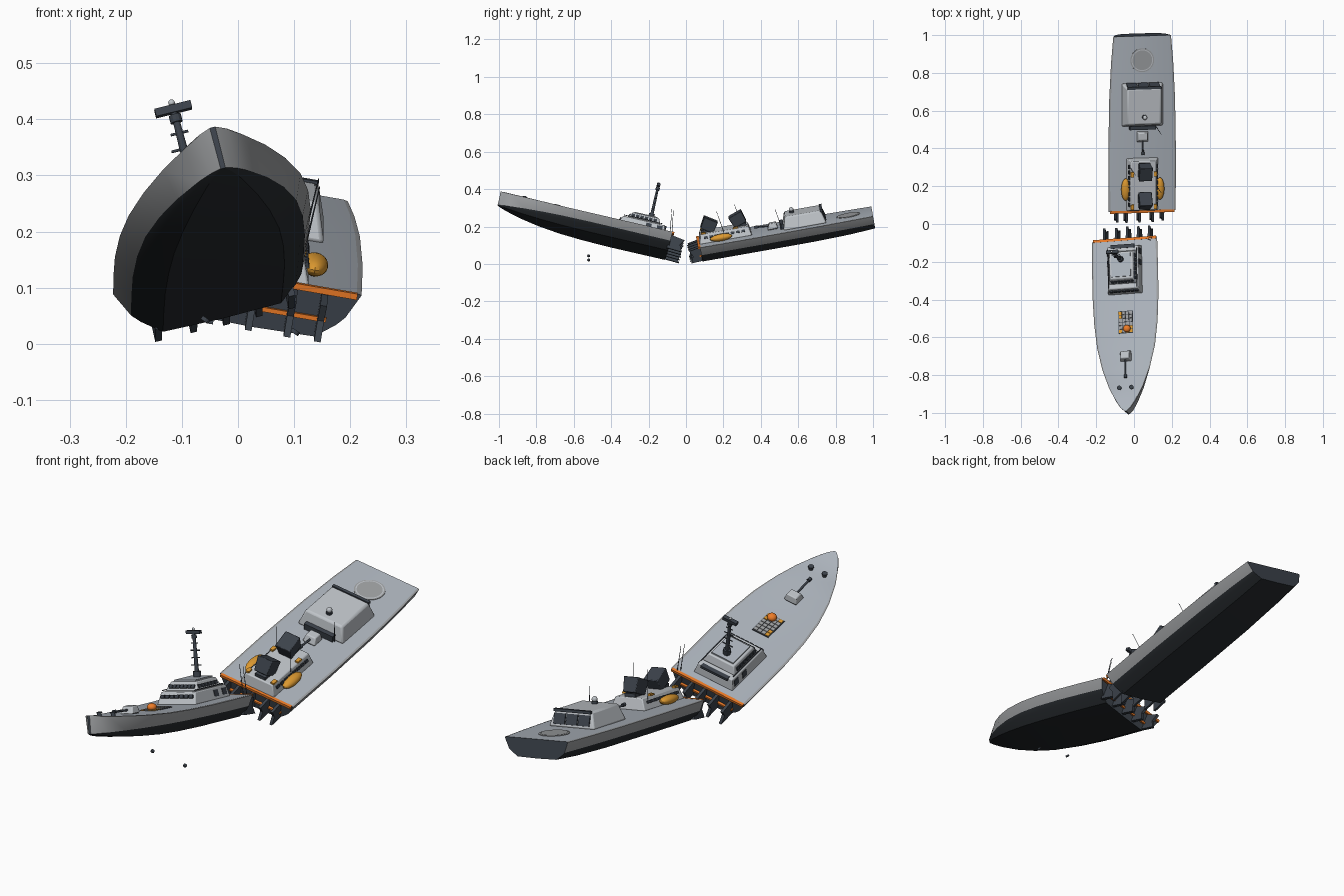
import bpy, bmesh, random
from math import radians as rad
from mathutils import Matrix, Vector, Euler

if "Cube" in bpy.data.objects:
    bpy.data.objects.remove(bpy.data.objects["Cube"])

random.seed(4)
def mat(name, c):
    m = bpy.data.materials.new(name)
    m.diffuse_color = (*c, 1)
    m.use_nodes = True
    m.node_tree.nodes["Principled BSDF"].inputs["Base Color"].default_value = m.diffuse_color
    return m
HULL = mat("hull_grey", (.34, .35, .36)); DECK = mat("deck_grey", (.42, .46, .51))
LIGHT = mat("light_grey", (.52, .55, .58)); BOTTOM = mat("bottom_black", (.02, .024, .028))
DARK = mat("dark_steel", (.045, .055, .07)); ORANGE = mat("orange", (.85, .2, .02))
AMBER = mat("amber", (.72, .32, .03))

def frame(loc, pitch, roll, yaw=0):
    return (Matrix.Translation(loc) @ Matrix.Rotation(rad(yaw), 4, 'Z')
            @ Matrix.Rotation(rad(pitch), 4, 'X') @ Matrix.Rotation(rad(roll), 4, 'Y'))
# local frames: origin is the deck centre at the break
BOW = frame((-.05, -.085, .13), -13, -14, 1)
STERN = frame((.043, .07, .117), 10, 10)

def finish(name, bm, M, mats, bevel=0):
    bmesh.ops.recalc_face_normals(bm, faces=bm.faces)
    me = bpy.data.meshes.new(name)
    bm.to_mesh(me); bm.free()
    for m in mats:
        me.materials.append(m)
    o = bpy.data.objects.new(name, me)
    bpy.context.collection.objects.link(o)
    o.matrix_world = M
    if bevel:
        b = o.modifiers.new("bevel", 'BEVEL'); b.width = bevel; b.segments = 2
    return o

def box(name, M, c, s, m, top=(1, 1), shift=0, rot=(0, 0, 0), bevel=0):
    """Box standing on point c; the top may be scaled and shifted along y."""
    bm = bmesh.new()
    bmesh.ops.create_cube(bm, size=1)
    for v in bm.verts:
        up = v.co.z > 0
        v.co = (v.co.x * s[0] * (top[0] if up else 1),
                v.co.y * s[1] * (top[1] if up else 1) + (shift if up else 0), s[2] if up else 0)
    return finish(name, bm, M @ Matrix.Translation(c) @ Euler([rad(a) for a in rot]).to_matrix().to_4x4(), [m], bevel)

def ball(name, M, c, r, m):
    bm = bmesh.new()
    bmesh.ops.create_uvsphere(bm, u_segments=20, v_segments=12, radius=1)
    bmesh.ops.scale(bm, vec=r, verts=bm.verts)
    finish(name, bm, M @ Matrix.Translation(c), [m])

def rod(name, M, p, q, r, m, r2=None, seg=12):
    p, q = Vector(p), Vector(q)
    bm = bmesh.new()
    bmesh.ops.create_cone(bm, cap_ends=True, segments=seg, radius1=r, radius2=r if r2 is None else r2, depth=(q - p).length)
    R = (q - p).to_track_quat('Z', 'Y').to_matrix().to_4x4()
    finish(name, bm, M @ Matrix.Translation((p + q) / 2) @ R, [m])

def hull(name, M, stations, sign, wl_rise):
    """Loft mirrored cross-sections; station = (distance, half width, keel z, deck z)."""
    bm = bmesh.new()
    L = stations[-1][0]
    rings = []
    for t, w, k, d in stations:
        wl = -.045 + wl_rise * (t / L) ** 2
        half = [(.61 * w, k * .95 + wl * .05), (.8 * w, k * .35 + wl * .65), (.88 * w, wl), (w, d), (.95 * w, d + .002)]
        pts = [(0, k)] + half + [(-x, z) for x, z in reversed(half)]
        rings.append([bm.verts.new((x, sign * t, z)) for x, z in pts])
    n = len(rings[0])
    for a, b in zip(rings, rings[1:]):
        for i in range(n):
            f = bm.faces.new((a[i], a[(i + 1) % n], b[(i + 1) % n], b[i]))
            f.material_index = 1 if i in (3, 4, 6, 7) else 2 if i == 5 else 0
    for r in (rings[0], rings[-1]):
        bm.faces.new(r).material_index = 3
    finish(name, bm, M, [BOTTOM, HULL, DECK, DARK])

hull("bow_hull", BOW, [(0, .178, -.09, 0), (.15, .18, -.09, 0), (.3, .18, -.09, 0), (.45, .173, -.088, .002),
     (.58, .158, -.083, .006), (.7, .13, -.073, .014), (.8, .094, -.06, .024), (.88, .054, -.045, .034),
     (.92, .027, -.036, .041), (.94, .005, -.0305, .045)], -1, .015)
hull("stern_hull", STERN, [(0, .18, -.09, 0), (.3, .182, -.09, 0), (.6, .177, -.09, 0),
     (.8, .167, -.086, 0), (.94, .155, -.078, 0)], 1, 0)

# torn frames, orange edge strips and beams at the break
def torn_edge(side, M, sign, xs, length):
    for i, x in enumerate(xs):
        l = length * random.uniform(.85, 1)
        bm = bmesh.new()
        prof = [(-.01, -.006), (l, -.02), (l * .75, -.05), (l, -.086), (-.01, -.082)]
        f = bm.faces.new([bm.verts.new((x - .006, sign * y, z)) for y, z in prof])
        e = bmesh.ops.extrude_face_region(bm, geom=[f])["geom"]
        bmesh.ops.translate(bm, vec=(.012, 0, 0), verts=[v for v in e if isinstance(v, bmesh.types.BMVert)])
        finish(f"{side}_torn_frame_{i}", bm, M, [DARK])
    box(side + "_orange_deck_edge", M, (0, sign * .004, -.008), (.345, .014, .011), ORANGE)
    box(side + "_orange_lower_edge", M, (0, sign * .004, -.058), (.25, .012, .008), ORANGE)
torn_edge("bow", BOW, 1, (-.115, -.05, .01, .07, .13), .085)
torn_edge("stern", STERN, -1, (-.13, -.08, -.01, .06, .115), .068)

def gun(side, M, y, z, reach):
    box(side + "_gun_base", M, (0, y, z - .004), (.05, .05, .01), DARK)
    box(side + "_gun_turret", M, (0, y, z + .005), (.062, .058, .03), LIGHT, top=(.75, .65), shift=.004, bevel=.004)
    rod(side + "_gun_barrel", M, (0, y - .02, z + .02), (0, y - reach, z + .026), .0045, DARK)
    rod(side + "_gun_muzzle", M, (0, y - reach + .01, z + .0255), (0, y - reach - .006, z + .0265), .008, DARK)
gun("bow", BOW, -.635, .009, .115)
gun("stern", STERN, .4, 0, .09)

# bridge
box("bridge_lower", BOW, (0, -.165, 0), (.188, .26, .05), LIGHT, top=(.88, .88), shift=.006, bevel=.004)
box("bridge_upper", BOW, (0, -.16, .05), (.155, .18, .036), LIGHT, top=(.8, .8), shift=.005, bevel=.004)
box("bridge_roof", BOW, (0, -.155, .086), (.105, .125, .006), DECK)
for i in range(7):
    box(f"bridge_front_window_{i}", BOW, ((i - 3) * .023, -.287, .026), (.018, .008, .014), DARK, rot=(-22, 0, 0))
    box(f"bridge_upper_front_window_{i}", BOW, ((i - 3) * .018, -.244, .06), (.014, .008, .016), DARK, rot=(-30, 0, 0))
for s in (-1, 1):
    for i in range(6):
        box(f"bridge_side_window_{s}_{i}", BOW, (s * .074, -.222 + i * .024, .06), (.007, .018, .015), DARK, rot=(0, -s * 20, 0))
    for i in range(2):
        box(f"bridge_side_door_{s}_{i}", BOW, (s * .09, -.13 + i * .06, .012), (.007, .03, .028), DARK, rot=(0, -s * 12, 0))
    rod(f"bridge_rail_{s}", BOW, (s * .078, -.27, .056), (s * .078, -.06, .056), .002, DARK)
box("bridge_rear_step", BOW, (0, -.045, .04), (.13, .02, .012), DARK)

# mast with radar
rod("mast", BOW, (0, -.125, .08), (0, -.125, .27), .0095, DARK, .006)
rod("mast_foot", BOW, (0, -.125, .085), (0, -.125, .115), .016, DARK)
for i, w in enumerate((.024, .02, .022, .016)):
    rod(f"mast_yard_{i}", BOW, (-w, -.125, .14 + i * .03), (w, -.125, .14 + i * .03), .0025, DARK)
rod("mast_head", BOW, (0, -.125, .25), (0, -.125, .264), .011, DARK)
box("radar_bar", BOW, (0, -.125, .268), (.066, .018, .014), DARK)
ball("mast_lamp", BOW, (0, -.125, .287), (.006,) * 3, LIGHT)

# hatch grid on the foredeck
box("hatch_bed", BOW, (0, -.447, .001), (.08, .122, .005), DARK)
for i in range(4):
    for j in range(6):
        hot = (i, j) in ((0, 4), (0, 5), (0, 0), (3, 0), (3, 1), (2, 0))
        box(f"hatch_{i}_{j}", BOW, ((i - 1.5) * .019, -.447 + (j - 2.5) * .0195, .005), (.016, .0165, .004), AMBER if hot else HULL)
ball("orange_buoy", BOW, (.008, -.485, .018), (.02, .02, .016), ORANGE)

# bollards and loose debris
for s in (-1, 1):
    rod(f"bollard_{s}", BOW, (s * .033, -.81, .022), (s * .033, -.81, .04), .009, DARK)
    rod(f"bollard_cap_{s}", BOW, (s * .033, -.81, .038), (s * .033, -.81, .043), .012, DARK)
I = Matrix.Identity(4)
for i, p in enumerate(((-.06, -.52, .04), (.1, -.52, .018))):
    rod(f"loose_debris_{i}", I, p, (p[0] + .004, p[1], p[2] + .006), .008, DARK)

# launcher deckhouse
box("launcher_house", STERN, (0, .143, 0), (.17, .285, .05), LIGHT, top=(.78, .92), bevel=.004)
for s in (-1, 1):
    for i in range(8):
        box(f"launcher_house_window_{s}_{i}", STERN, (s * .078, .04 + i * .029, .026), (.006, .02, .012), DARK, rot=(0, -s * 20, 0))
    ball(f"life_raft_{s}", STERN, (s * .092, .12, .02), (.024, .06, .019), AMBER)
    for y in (.03, .205):
        box(f"amber_locker_{s}_{y}", STERN, (s * .062, y, .05), (.016, .026, .008), AMBER)
for i, (y, a) in enumerate(((.05, -32), (.235, 20))):
    box(f"launcher_mount_{i}", STERN, (0, y, .048), (.05, .06, .016), DARK)
    box(f"launcher_{i}", STERN, (0, y, .058), (.062, .072, .064), DARK, top=(1.15, 1.1), rot=(a, 0, 0), bevel=.003)

# hangar
box("hangar", STERN, (0, .572, 0), (.225, .235, .07), LIGHT, top=(.8, .82), bevel=.008)
for i in (-1, 0, 1):
    box(f"hangar_door_{i}", STERN, (i * .06, .687, .012), (.055, .008, .045), DARK, rot=(17, 0, 0))
box("hangar_rear_lip", STERN, (0, .672, .062), (.18, .014, .012), DARK)
box("hangar_front_vent", STERN, (0, .45, .002), (.14, .02, .028), DARK)
rod("dome_foot", STERN, (0, .515, .068), (0, .515, .08), .013, DARK)
ball("dome", STERN, (0, .515, .088), (.012,) * 3, LIGHT)

# landing pad with edge ring
rod("landing_pad", STERN, (0, .81, .001), (0, .81, .004), .064, HULL, seg=40)
bm = bmesh.new()
rings = [[bm.verts.new(Matrix.Rotation(rad(9 * i), 3, 'Z') @ Vector((r, 0, 0))) for i in range(40)] for r in (.053, .058)]
for i in range(40):
    j = (i + 1) % 40
    bm.faces.new((rings[0][i], rings[1][i], rings[1][j], rings[0][j]))
finish("landing_pad_ring", bm, STERN @ Matrix.Translation((0, .81, .0055)), [LIGHT])

# whip antennas
for i, (M, p, h) in enumerate(((STERN, (.07, .14, .04), .12), (STERN, (-.07, .24, .04), .12), (STERN, (.075, .45, .0), .12),
                               (BOW, (.14, -.01, 0), .13), (BOW, (.15, .0, 0), .12))):
    rod(f"whip_antenna_{i}", M, p, (p[0] + .006, p[1] - .02, p[2] + h), .0018, DARK, .001, 6)

bpy.context.view_layer.update()
bpy.ops.object.select_all(action='SELECT')
bpy.context.view_layer.objects.active = bpy.data.objects["bow_hull"]
bpy.ops.object.shade_smooth_by_angle(angle=rad(28))
